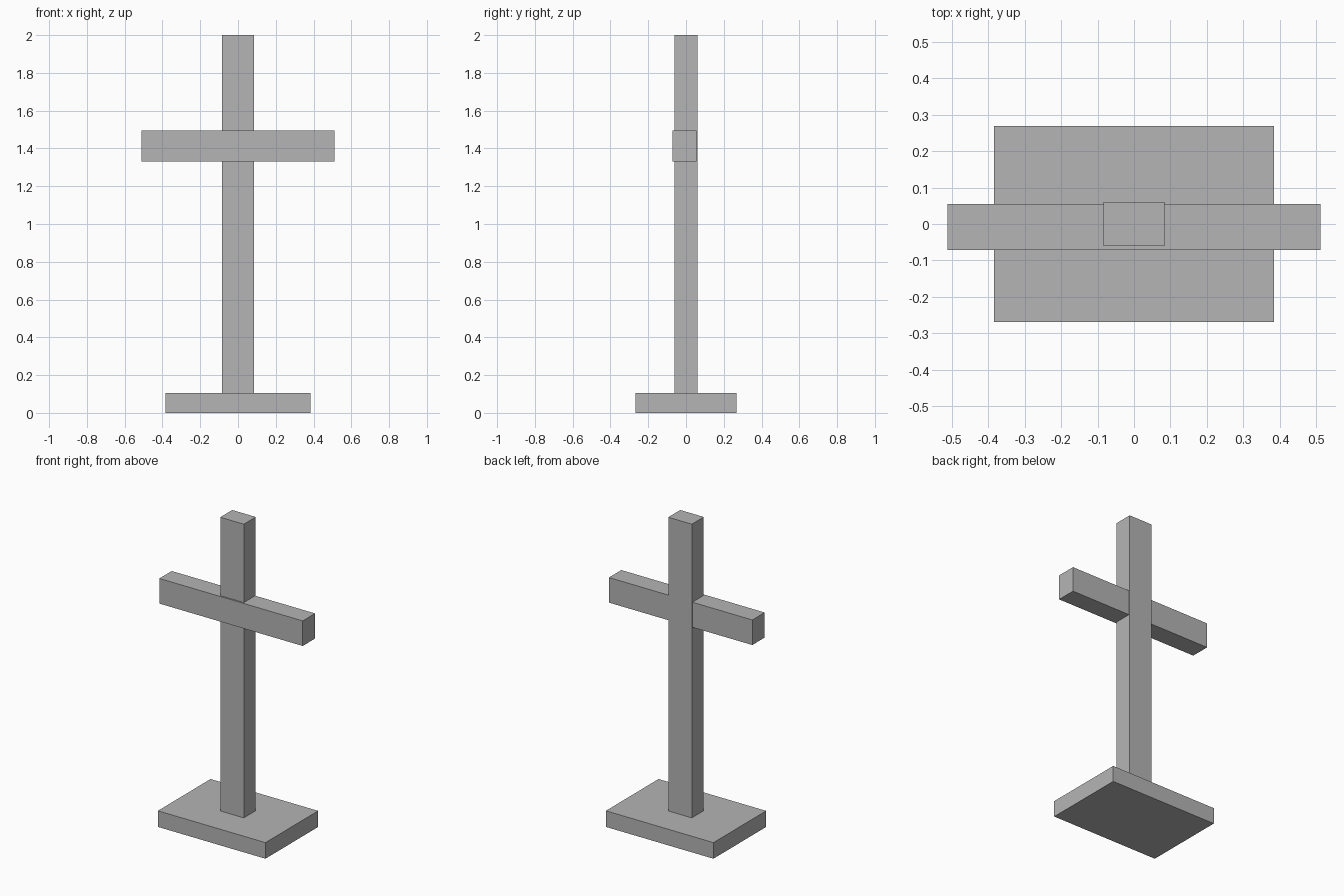
import bpy

default = bpy.data.objects.get("Cube")
if default:
    bpy.data.objects.remove(default, do_unlink=True)

# One plain grey for every part
grey = bpy.data.materials.new("plain grey")
grey.use_nodes = True
colour = (0.46, 0.46, 0.46, 1)
grey.diffuse_color = colour
grey.node_tree.nodes["Principled BSDF"].inputs["Base Color"].default_value = colour


def block(name, width, depth, bottom, top, y=0.0):
    """Flat-sided box centred on x, between two heights."""
    bpy.ops.mesh.primitive_cube_add(size=1, location=(0, y, (bottom + top) / 2))
    obj = bpy.context.object
    obj.name = obj.data.name = name
    obj.scale = (width, depth, top - bottom)
    bpy.ops.object.transform_apply(location=False, rotation=False, scale=True)
    obj.data.materials.append(grey)
    return obj


# Flat plinth, upright post, and crossbar set slightly forward of the post
block("base", 0.768, 0.537, 0, 0.104)
block("post", 0.168, 0.122, 0.104, 2)
block("crossbar", 1.024, 0.126, 1.332, 1.494, y=-0.008)
